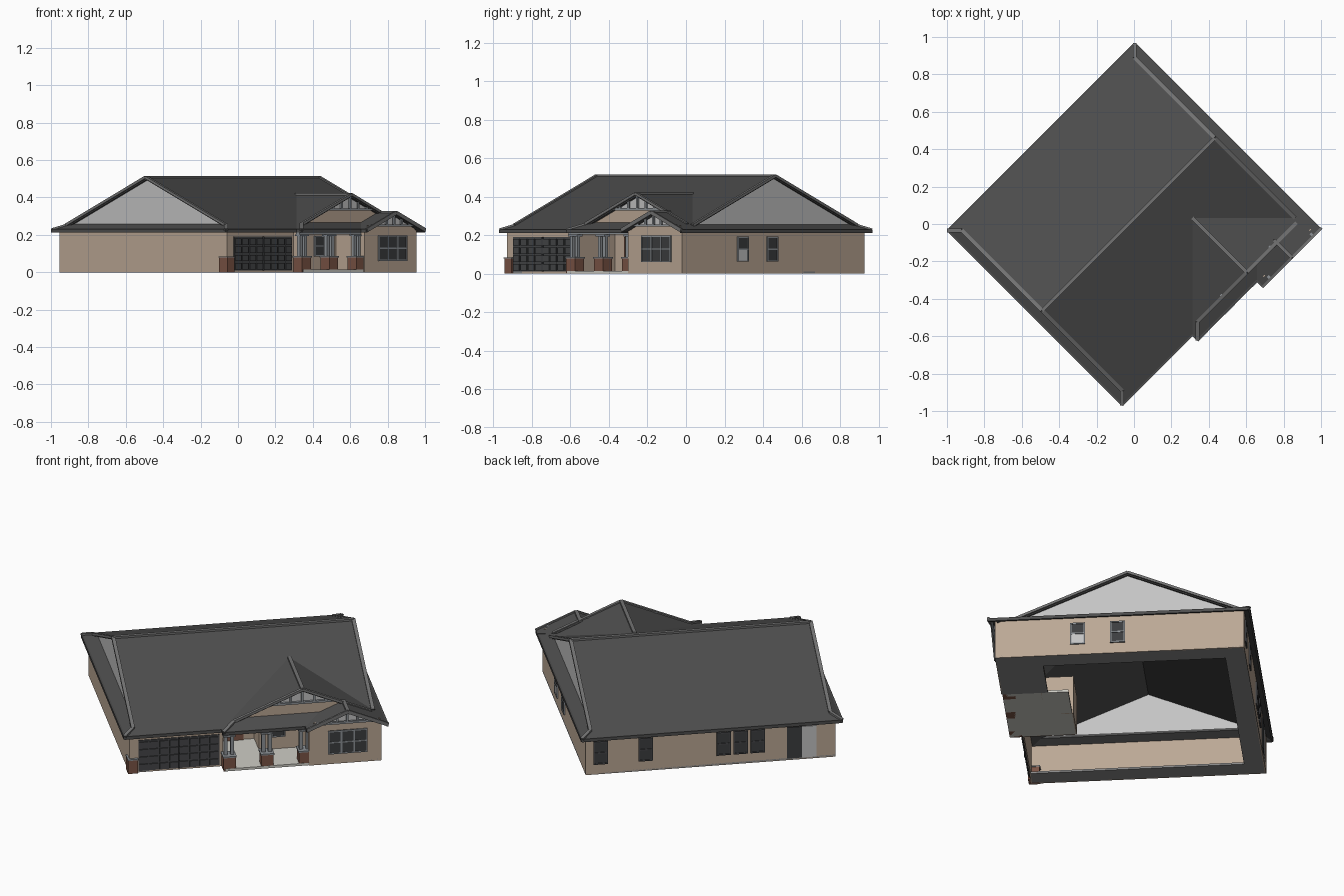
import bpy, bmesh, math
from mathutils import Vector, Matrix

if "Cube" in bpy.data.objects:
    bpy.data.objects.remove(bpy.data.objects["Cube"])

TURN = Matrix.Rotation(math.radians(45), 4, 'Z')   # the house sits diagonally


def mat(name, r, g, b):
    m = bpy.data.materials.new(name)
    m.diffuse_color = (r, g, b, 1)
    m.use_nodes = True
    m.node_tree.nodes["Principled BSDF"].inputs["Base Color"].default_value = m.diffuse_color
    return m


ROOF = mat("roof_charcoal", .075, .075, .075)
CAP = mat("ridge_grey", .17, .17, .17)
WALL = mat("wall_tan", .50, .39, .30)
GABLE = mat("gable_light_grey", .55, .55, .55)
TRIM = mat("trim_grey", .27, .29, .31)
BRICK = mat("brick_red", .20, .09, .06)
DOOR = mat("door_charcoal", .06, .062, .066)
GLASS = mat("glass_dark", .045, .047, .05)
STONE = mat("concrete", .62, .61, .56)
FOOT = mat("footing_grey", .25, .25, .25)


def prism(name, pts, off, m):
    """Polygon swept along an offset vector."""
    bm = bmesh.new()
    a = [bm.verts.new(p) for p in pts]
    b = [bm.verts.new(Vector(p) + Vector(off)) for p in pts]
    n = len(pts)
    bm.faces.new(a)
    bm.faces.new(b[::-1])
    for i in range(n):
        bm.faces.new((a[i], b[i], b[(i + 1) % n], a[(i + 1) % n]))
    bmesh.ops.recalc_face_normals(bm, faces=bm.faces)
    me = bpy.data.meshes.new(name)
    bm.to_mesh(me)
    bm.free()
    me.materials.append(m)
    ob = bpy.data.objects.new(name, me)
    bpy.context.collection.objects.link(ob)
    ob.matrix_world = TURN
    return ob


def box(name, x0, x1, y0, y1, z0, z1, m):
    return prism(name, [(x0, y0, z0), (x1, y0, z0), (x1, y1, z0), (x0, y1, z0)], (0, 0, z1 - z0), m)


def beam(name, p, q, w, h, m):
    """Bar from p to q, w wide and h high."""
    p, q = Vector(p), Vector(q)
    d = (q - p).normalized()
    s = d.cross(Vector((0, 0, 1)))
    s = s.normalized() if s.length > .01 else Vector((1, 0, 0))
    u = s.cross(d)
    c = [p + s * w / 2 * i + u * h / 2 * j for i, j in ((-1, -1), (1, -1), (1, 1), (-1, 1))]
    return prism(name, c, q - p, m)


# ---- roof planes: outline in plan, height from a rule ----
S, ZE = .425, .228
XL, XR, YF, YB = -.73, .686, -.64, .68        # main eaves
YM = (YF + YB) / 2
PL, PR, PF = -.198, XR, -.679                 # porch roof eaves
PM = (PL + PR) / 2
BL, BR, BF = .25, .69, -.724                  # bay roof eaves
BM = (BL + BR) / 2
RL, RR, G = XL + .055, XR - .055, .08         # rake ends, skirt depth
PY = PF + .069                                # porch rake
VY = YF + PM - PL                             # porch ridge meets main roof


def zx0(x, y): return ZE + S * (x - XL)
def zx1(x, y): return ZE + S * (XR - x)
def zy0(x, y): return ZE + S * (y - YF)
def zy1(x, y): return ZE + S * (YB - y)
def zp0(x, y): return ZE + S * (x - PL)
def zps(x, y): return ZE + S * (y - PF)
def zb0(x, y): return ZE + S * (x - BL)
def zb1(x, y): return ZE + S * (BR - x)


def slope(name, pts, z, m=ROOF):
    return prism(name, [(x, y, z(x, y)) for x, y in pts], (0, 0, -.014), m)


slope("main_roof_front", [(XL, YF), (PL, YF), (PM, VY), (RR, YF + .055), (RR, YM), (RL, YM), (RL, YF + .055)], zy0)
slope("main_roof_back", [(XR, YB), (RR, YB - .055), (RR, YM), (RL, YM), (RL, YB - .055), (XL, YB)], zy1)
slope("left_skirt_roof", [(XL, YF), (XL, YB), (XL + G, YB - G), (XL + G, YF + G)], zx0)
slope("right_skirt_roof", [(XR, YF), (XR, YB), (XR - G, YB - G), (XR - G, YF + G)], zx1)
slope("porch_roof_left", [(PL, PF), (PL, YF), (PM, VY), (PM, PY), (PL + .069, PY)], zp0)
slope("porch_roof_right", [(PR, PF), (PR, YF), (PM, VY), (PM, PY), (PR - .069, PY)], zx1)
slope("porch_skirt_roof", [(PL, PF), (PR, PF), (PR - .094, PF + .094), (PL + .094, PF + .094)], zps)
slope("bay_roof_left", [(BL, BF), (BL, PF), (BL + .094, -.585), (BM, -.585), (BM, BF)], zb0)
slope("bay_roof_right", [(BR, BF), (BR, PF), (BR - .094, -.585), (BM, -.585), (BM, BF)], zb1)

# ---- ridge, rake and hip caps ----
ZR, ZP, ZB = zy0(0, YM), zp0(PM, 0), zb0(BM, 0)
H = ZE + S * .055
caps = [((RL, YM, ZR), (RR, YM, ZR)), ((PM, VY, ZP), (PM, PY, ZP)), ((BM, -.59, ZB), (BM, BF, ZB))]
for x, xe in ((RL, XL), (RR, XR)):
    for y, ye in ((YF + .055, YF), (YB - .055, YB)):
        caps.append(((x, y, H), (x, YM, ZR)))
        if not (x == RR and ye == YF):
            caps.append(((xe, ye, ZE), (x, y, H)))
for x, xe in ((PL + .069, PL), (PR - .069, PR)):
    caps.append(((x, PY, ZE + S * .069), (PM, PY, ZP)))
caps.append(((PL, PF, ZE), (PL + .069, PY, ZE + S * .069)))
for p, q in caps:
    beam("ridge_cap", p, q, .02, .014, CAP)
for xe in (BL, BR):
    beam("bay_rake", (xe, BF, ZE - .003), (BM, BF, ZB - .003), .012, .02, CAP)

# ---- eave fascias ----
ZF = ZE - .007
for p, q in [((XL, YF), (XL, YB)), ((XL, YB), (XR, YB)), ((XR, YB), (XR, BF)), ((XL, YF), (PL, YF)),
             ((PL, YF), (PL, PF)), ((PL, PF), (BL, PF)), ((BL, PF), (BL, BF))]:
    beam("eave_fascia", (*p, ZF), (*q, ZF), .01, .018, ROOF)

# ---- outer walls: one thin strip following the footprint ----
WX0, WX1, WY1, GY, BY = -.70, .66, .65, -.615, -.69
foot = [(WX0, GY), (-.19, GY), (-.19, -.33), (.03, -.33), (.03, -.477), (.265, -.477),
        (.265, BY), (WX1, BY), (WX1, WY1), (WX0, WY1)]
bm = bmesh.new()
lo = [bm.verts.new((x, y, 0)) for x, y in foot]
hi = [bm.verts.new((x, y, .227)) for x, y in foot]
for i in range(len(foot)):
    j = (i + 1) % len(foot)
    bm.faces.new((lo[i], lo[j], hi[j], hi[i]))
me = bpy.data.meshes.new("outer_walls")
bm.to_mesh(me)
bm.free()
me.materials.append(WALL)
walls = bpy.data.objects.new("outer_walls", me)
bpy.context.collection.objects.link(walls)
walls.matrix_world = TURN
sol = walls.modifiers.new("thickness", 'SOLIDIFY')
sol.thickness = .01

# ---- gable faces ----
for x, xr in ((XL + .07, RL), (XR - .07, RR)):
    prism("side_gable", [(x, YF + .055, H), (x, YB - .055, H), (x, YM, ZR - .01)],
          (.004, 0, 0), GABLE)


def truss(name, xm, zt, zc, y, yt, n):
    """Light peak panel with collar beam and posts in front."""
    w = (zt - zc) / S
    prism(name + "_peak", [(xm - w, y, zc), (xm + w, y, zc), (xm, y, zt - .008)], (0, .004, 0), GABLE)
    beam(name + "_collar", (xm - w, yt, zc), (xm + w, yt, zc), .014, .012, TRIM)
    for i in range(-n, n + 1):
        x = xm + i * w / (n + 1)
        beam(name + "_post", (x, yt, zc), (x, yt, zt - abs(x - xm) * S - .012), .012, .01, TRIM)


truss("porch_gable", PM, ZP, .335, PY + .02, PY + .008, 2)
gw, gt = (ZP - .262) / S, (ZP - .335) / S
prism("porch_gable_wall", [(PM - gw, PY + .02, .255), (PM + gw, PY + .02, .255), (PM + gt, PY + .02, .335),
                           (PM - gt, PY + .02, .335)], (0, .004, 0), WALL)
truss("bay_gable", BM, ZB, .25, BY, BY - .02, 2)
box("bay_gable_wall", BL + .04, BR - .04, BY, BY + .005, .22, .25, WALL)

# ---- floors and footing ring ----
box("porch_floor", -.19, .265, -.685, -.33, 0, .014, STONE)
box("bay_footing", .265, WX1, BY, -.44, 0, .012, FOOT)
box("right_footing", WX1 - .11, WX1, -.44, WY1, 0, .012, FOOT)
box("back_footing", WX0, WX1 - .11, WY1 - .11, WY1, 0, .012, FOOT)
box("left_footing", WX0, WX0 + .11, GY, WY1 - .11, 0, .012, FOOT)

# ---- porch pillars and beam ----
for px in (-.165, .04, .245):
    py = -.65
    box("pillar_base", px - .033, px + .033, py - .033, py + .033, 0, .078, BRICK)
    box("pillar_cap", px - .037, px + .037, py - .037, py + .037, .078, .086, TRIM)
    for s in (-1, 1):
        beam("pillar_post", (px + s * .018, py, .086), (px + s * .018, py, .2), .02, .02, TRIM)
    box("pillar_head", px - .033, px + .033, py - .02, py + .02, .193, .203, TRIM)
box("porch_beam", -.198, .265, -.664, -.638, .203, .222, TRIM)
box("corner_pier", -.708, -.655, -.627, -.565, 0, .078, BRICK)
box("corner_pier_cap", -.71, -.652, -.63, -.562, .078, .085, TRIM)

# ---- garage door with raised panels ----
box("garage_door", -.65, -.21, GY - .005, GY, .01, .19, DOOR)
for i in range(8):
    for j in range(4):
        x, z = -.645 + i * .0545, .016 + j * .0435
        box("garage_panel", x, x + .045, GY - .011, GY - .005, z, z + .034, DOOR)
beam("garage_door_gap", (-.43, GY - .007, .01), (-.43, GY - .007, .19), .006, .012, GLASS)


# ---- windows: u runs along the wall, o is the wall plane ----
def window(u, o, w, z0, z1, side, low=GLASS, frame=TRIM):
    def part(name, a, b, c, d, t, m):
        if side == 'x':
            box(name, o, o + t, a, b, c, d, m)
        else:
            s = -1 if side == 'front' else 1
            box(name, a, b, min(o, o + s * t), max(o, o + s * t), c, d, m)
    a, b, f, zm = u - w / 2, u + w / 2, .007, (z0 + z1) / 2
    part("window_glass", a, b, zm, z1, .004, GLASS)
    part("window_lower", a, b, z0, zm, .004, low)
    for c, d in ((z0, z0 + f), (z1 - f, z1), (zm - f / 2, zm + f / 2)):
        part("window_rail", a, b, c, d, .008, frame)
    for c, d in ((a - f / 2, a + f / 2), (b - f / 2, b + f / 2)):
        part("window_stile", c, d, z0, z1, .008, frame)


for u in (.405, .475, .545):
    window(u, BY, .068, .06, .197, 'front')
window(.135, -.477, .07, .085, .195, 'front')
window(-.245, WX1, .073, .062, .192, 'x', GABLE)
window(-.03, WX1, .073, .062, .192, 'x')
for u in (.58, .335, -.09, -.182, -.275):
    window(u, WY1, .07, .06, .195, 'back', frame=DOOR)

# ---- doors ----
box("patio_door_glass", -.515, -.435, WY1, WY1 + .006, .012, .195, GLASS)
box("patio_door_panel", -.595, -.515, WY1, WY1 + .006, .012, .195, GABLE)
box("front_door", -.12, -.03, -.337, -.33, .014, .19, BRICK)
